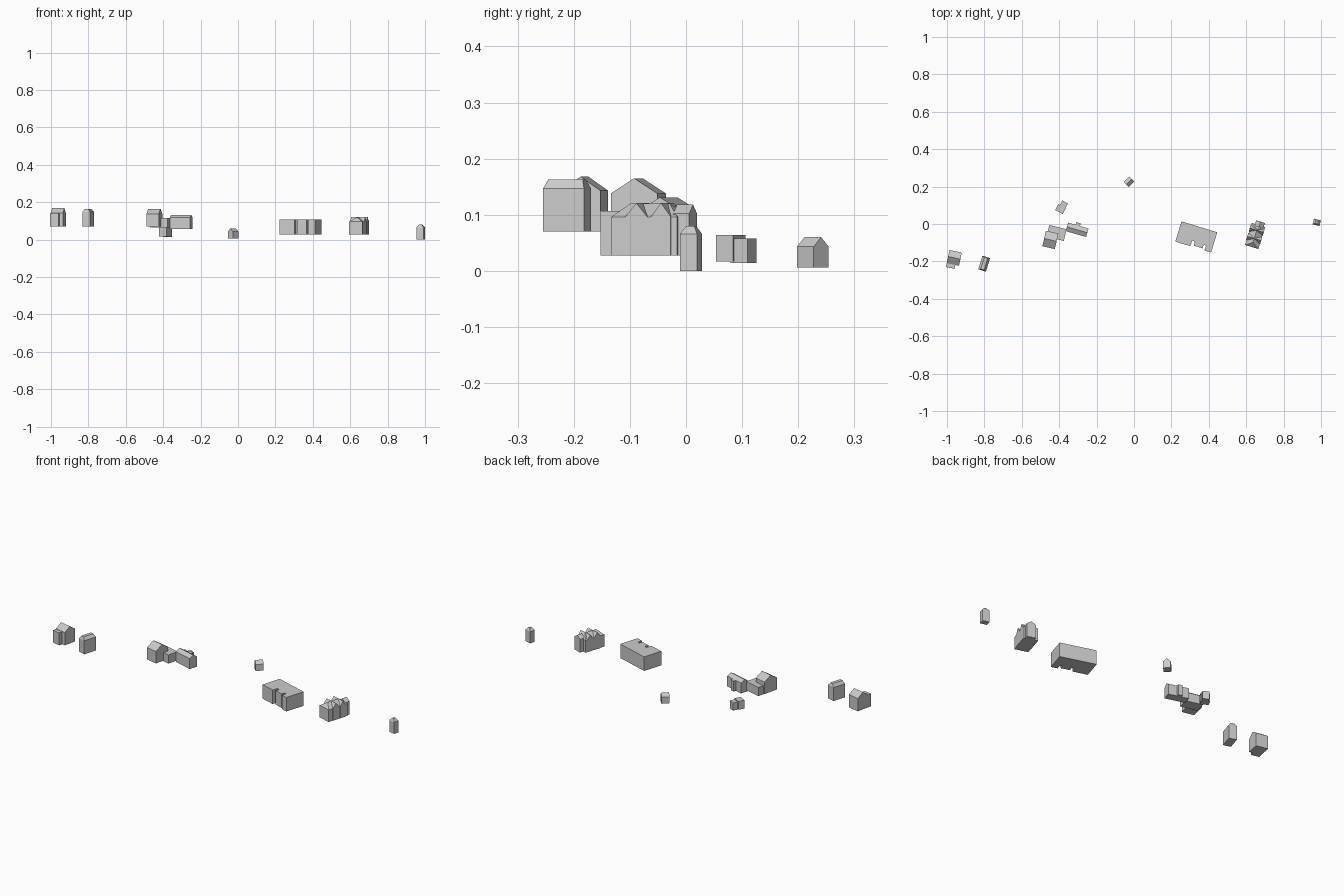
import bpy, bmesh
from math import radians, cos, sin

if "Cube" in bpy.data.objects:
    bpy.data.objects.remove(bpy.data.objects["Cube"])


def prism(name, pts, z0, z1, loc=(0, 0), ang=0, top=None, ztop=None):
    """Extruded footprint; 'top' is an optional smaller outline for a roof."""
    c, s = cos(radians(ang)), sin(radians(ang))
    rings = [(pts, z0), (pts, z1)]
    if top:
        rings.append((top, ztop))
    bm = bmesh.new()
    loops = [[bm.verts.new((loc[0] + x * c - y * s, loc[1] + x * s + y * c, z))
              for x, y in ring] for ring, z in rings]
    n = len(pts)
    bm.faces.new(loops[0][::-1])
    for a, b in zip(loops, loops[1:]):
        for i in range(n):
            j = (i + 1) % n
            bm.faces.new((a[i], a[j], b[j], b[i]))
    bm.faces.new(loops[-1])
    bmesh.ops.remove_doubles(bm, verts=bm.verts, dist=0.0003)
    bmesh.ops.recalc_face_normals(bm, faces=bm.faces)
    me = bpy.data.meshes.new(name)
    bm.to_mesh(me)
    bm.free()
    ob = bpy.data.objects.new(name, me)
    bpy.context.collection.objects.link(ob)
    return ob


def rect(w, d, ox=0, oy=0):
    return [(ox - w / 2, oy - d / 2), (ox + w / 2, oy - d / 2),
            (ox + w / 2, oy + d / 2), (ox - w / 2, oy + d / 2)]


def house(name, loc, ang, w, d, z0, eave, ridge=None, inx=0, iny=0, ox=0, oy=0):
    """Box with roof: inx/iny are how far the roof slopes in on each side."""
    top = rect(w - 2 * inx, d - 2 * iny, ox, oy) if ridge else None
    return prism(name, rect(w, d, ox, oy), z0, eave, loc, ang, top, ridge)


# far left gabled house with front extension
A = (-0.961, -0.181)
house("west_house", A, -12, 0.067, 0.072, 0.07, 0.143, 0.168, 0, 0.036)
house("west_house_porch", A, -12, 0.047, 0.03, 0.07, 0.141, ox=-0.01, oy=-0.042)

# narrow house with chamfered roof
house("narrow_house", (-0.801, -0.212), -17, 0.043, 0.076, 0.07, 0.147, 0.163, 0.012, 0.006)

# left cluster: gabled house, flat link, low gabled wing with rear bay
house("cluster_house", (-0.447, -0.085), -13, 0.068, 0.085, 0.07, 0.138, 0.165, 0, 0.0425)
house("cluster_link", (-0.414, -0.048), -14, 0.095, 0.064, 0.065, 0.115)
W = (-0.304, -0.031)
house("cluster_wing", W, -16, 0.113, 0.047, 0.058, 0.117, 0.131, 0, 0.0235)
house("cluster_wing_bay", W, -16, 0.024, 0.025, 0.058, 0.117, oy=0.026, ox=-0.003)

# small outbuilding behind the cluster
S = (-0.387, 0.091)
house("outbuilding_front", S, -28, 0.046, 0.035, 0.017, 0.064, oy=-0.013)
house("outbuilding_back", S, -28, 0.034, 0.035, 0.014, 0.058, oy=0.015, ox=0.004)

# small gabled shed at the back
house("back_shed", (-0.026, 0.226), 45, 0.042, 0.038, 0.006, 0.043, 0.06, 0, 0.019)

# large flat block with two slots in the front
prism("large_block", [(0, 0), (0, -0.113), (0.084, -0.113), (0.084, -0.082), (0.1, -0.082),
                      (0.1, -0.105), (0.15, -0.105), (0.15, -0.085), (0.163, -0.085),
                      (0.163, -0.113), (0.2, -0.113), (0.2, 0)],
      0.027, 0.107, (0.254, 0.014), -17)

# right villa: hipped main roof, cross gables and a rear annex
V = (0.647, -0.064)
house("villa_main", V, -17, 0.074, 0.123, 0.027, 0.096, 0.12, 0.037, 0.025)
for i, (oy, w) in enumerate(((-0.014, 0.04), (0.032, 0.036))):
    house(f"villa_cross_gable_{i}", V, -17, 0.078, w, 0.027, 0.097, 0.121, 0, w / 2, oy=oy)
house("villa_annex", V, -17, 0.048, 0.03, 0.027, 0.102, 0.118, 0.024, 0, ox=0.006, oy=0.067)

# tiny tower at the far right
house("east_tower", (0.977, 0.009), -14, 0.038, 0.031, 0.0, 0.066, 0.08, 0.013, 0.008)
